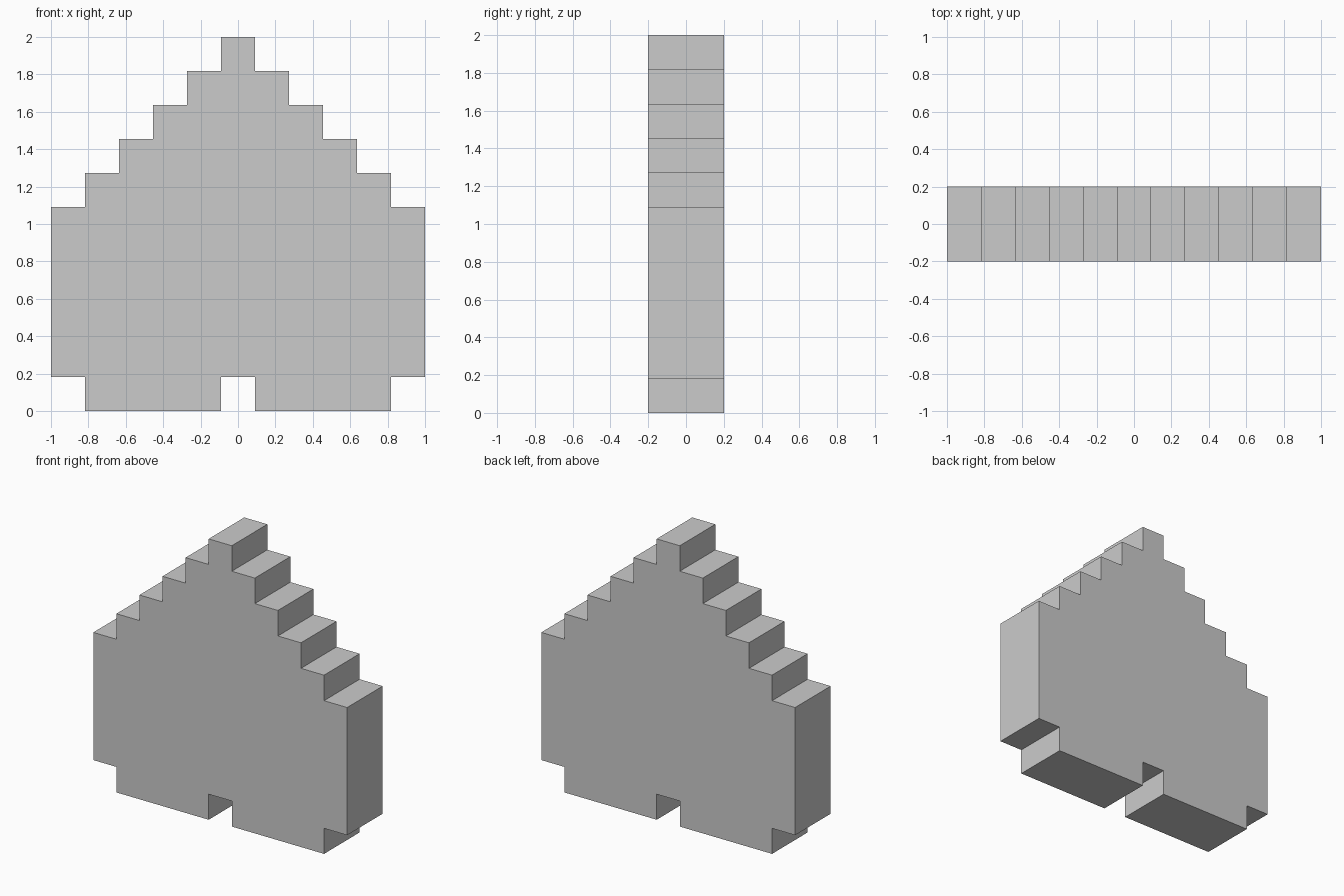
import bpy, bmesh

if "Cube" in bpy.data.objects:
    bpy.data.objects.remove(bpy.data.objects["Cube"])

P = 2 / 11      # size of one pixel step
HALF_Y = 0.2    # half thickness

# Right half of the stepped outline in pixel units, from notch to tip
right = [(0.5, 1), (0.5, 0), (4.5, 0), (4.5, 1), (5.5, 1), (5.5, 6)]
for i in range(5):
    right += [(4.5 - i, 6 + i), (4.5 - i, 7 + i)]

# Mirror to get the full closed outline
outline = right + [(-x, z) for x, z in reversed(right)]

# Front face, extruded to the back
bm = bmesh.new()
front = bm.faces.new([bm.verts.new((x * P, -HALF_Y, z * P)) for x, z in outline])
ext = bmesh.ops.extrude_face_region(bm, geom=[front], use_keep_orig=True)
moved = [g for g in ext["geom"] if isinstance(g, bmesh.types.BMVert)]
bmesh.ops.translate(bm, verts=moved, vec=(0, 2 * HALF_Y, 0))
bmesh.ops.recalc_face_normals(bm, faces=bm.faces)

# Stepped inverted heart block
mesh = bpy.data.meshes.new("pixel_heart")
bm.to_mesh(mesh)
bm.free()
heart = bpy.data.objects.new("pixel_heart", mesh)
bpy.context.collection.objects.link(heart)
